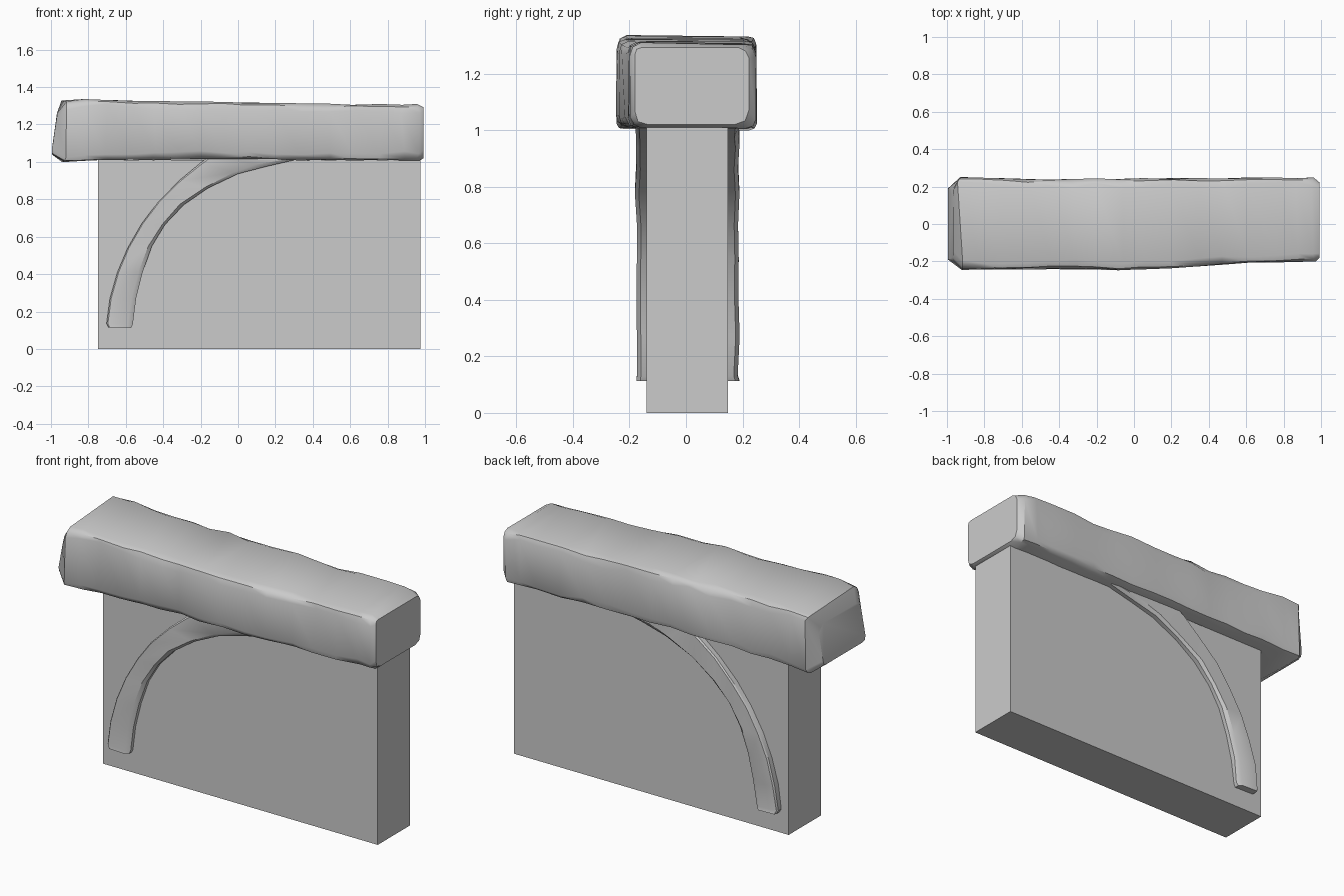
import bpy, bmesh, random, math

if "Cube" in bpy.data.objects:
    bpy.data.objects.remove(bpy.data.objects["Cube"])

random.seed(4)


def loft(name, rings, angle):
    """Skin a list of equal-length point rings and cap both ends."""
    bm = bmesh.new()
    rows = [[bm.verts.new(p) for p in ring] for ring in rings]
    n = len(rows[0])
    for a, b in zip(rows, rows[1:]):
        for i in range(n):
            j = (i + 1) % n
            bm.faces.new((a[i], a[j], b[j], b[i]))
    bm.faces.new(rows[0][::-1])
    bm.faces.new(rows[-1])
    bmesh.ops.recalc_face_normals(bm, faces=bm.faces)
    mesh = bpy.data.meshes.new(name)
    bm.to_mesh(mesh)
    bm.free()
    obj = bpy.data.objects.new(name, mesh)
    bpy.context.collection.objects.link(obj)
    bpy.ops.object.select_all(action='DESELECT')
    obj.select_set(True)
    bpy.context.view_layer.objects.active = obj
    bpy.ops.object.shade_smooth_by_angle(angle=math.radians(angle))
    return obj


def lerp_table(table, x):
    """Piecewise-linear lookup of a row of values at x."""
    for a, b in zip(table, table[1:]):
        if x <= b[0]:
            t = (x - a[0]) / (b[0] - a[0])
            return [p + (q - p) * t for p, q in zip(a[1:], b[1:])]
    return table[-1][1:]


# Wall panel
bpy.ops.mesh.primitive_cube_add(size=1, location=(0.113, 0.005, 0.505))
wall = bpy.context.object
wall.name = "wall_panel"
wall.scale = (1.725, 0.288, 1.01)

# Rough-hewn beam: x, front y, back y, bottom z, top z
beam_shape = [
    (-0.98, -0.19, 0.19, 1.04, 1.26),
    (-0.93, -0.242, 0.248, 1.0, 1.325),
    (-0.82, -0.24, 0.244, 1.006, 1.333),
    (-0.40, -0.238, 0.238, 1.012, 1.322),
    (0.00, -0.245, 0.242, 1.014, 1.316),
    (0.20, -0.238, 0.243, 1.012, 1.313),
    (0.50, -0.212, 0.245, 1.01, 1.308),
    (0.965, -0.198, 0.246, 1.008, 1.306),
    (0.992, -0.18, 0.222, 1.02, 1.292)]
stations = [-0.98, -0.93, -0.82, -0.7, -0.57, -0.45, -0.32, -0.2, -0.07,
            0.06, 0.2, 0.34, 0.48, 0.62, 0.76, 0.88, 0.965, 0.992]
rings = []
for k, x in enumerate(stations):
    y0, y1, z0, z1 = lerp_table(beam_shape, x)
    end = k in (0, len(stations) - 1)
    ring = []
    for cy, cz, sy, sz, flip in ((y0, z0, 1, 1, 0), (y1, z0, -1, 1, 1),
                                 (y1, z1, -1, -1, 0), (y0, z1, 1, -1, 1)):
        cut = random.uniform(0.022, 0.05)
        mid = cut * random.uniform(0.22, 0.34)
        corner = [(cy, cz + sz * cut), (cy + sy * mid, cz + sz * mid),
                  (cy + sy * cut, cz)]
        for y, z in (corner[::-1] if flip else corner):
            dx = 0 if k == len(stations) - 1 else random.uniform(-0.015, 0.015)
            if k == 0:
                dx = -0.015 if z < 1.15 else 0.012
            wob = 0 if end else 0.004
            ring.append((x + dx, y + random.uniform(-wob, wob),
                         z + random.uniform(-wob, wob)))
    rings.append(ring)
loft("top_beam", rings, 40)

# Curved brace passing through the wall: outer x, z and inner x, z
brace_path = [
    (-0.692, 0.115, -0.572, 0.112), (-0.703, 0.135, -0.563, 0.13),
    (-0.685, 0.27, -0.545, 0.27), (-0.645, 0.41, -0.51, 0.41),
    (-0.59, 0.54, -0.46, 0.55), (-0.515, 0.67, -0.39, 0.665),
    (-0.425, 0.79, -0.29, 0.77), (-0.315, 0.90, -0.16, 0.86),
    (-0.20, 0.995, 0.0, 0.936), (-0.14, 1.04, 0.15, 0.975),
    (-0.10, 1.06, 0.31, 1.012)]
rings = []
for k, (xo, zo, xi, zi) in enumerate(brace_path):
    f, b = -0.177 + random.uniform(-0.004, 0.004), 0.186 + random.uniform(-0.004, 0.004)
    chamfer = random.uniform(0.08, 0.2)

    def at(t, y):
        return (xo + (xi - xo) * t, y, zo + (zi - zo) * t)

    rings.append([at(0, f + 0.008), at(0.05, f), at(1 - chamfer, f),
                  at(1, f + 0.014), at(1, b - 0.014), at(1 - chamfer, b),
                  at(0.05, b), at(0, b - 0.008)])
loft("curved_brace", rings, 35)
